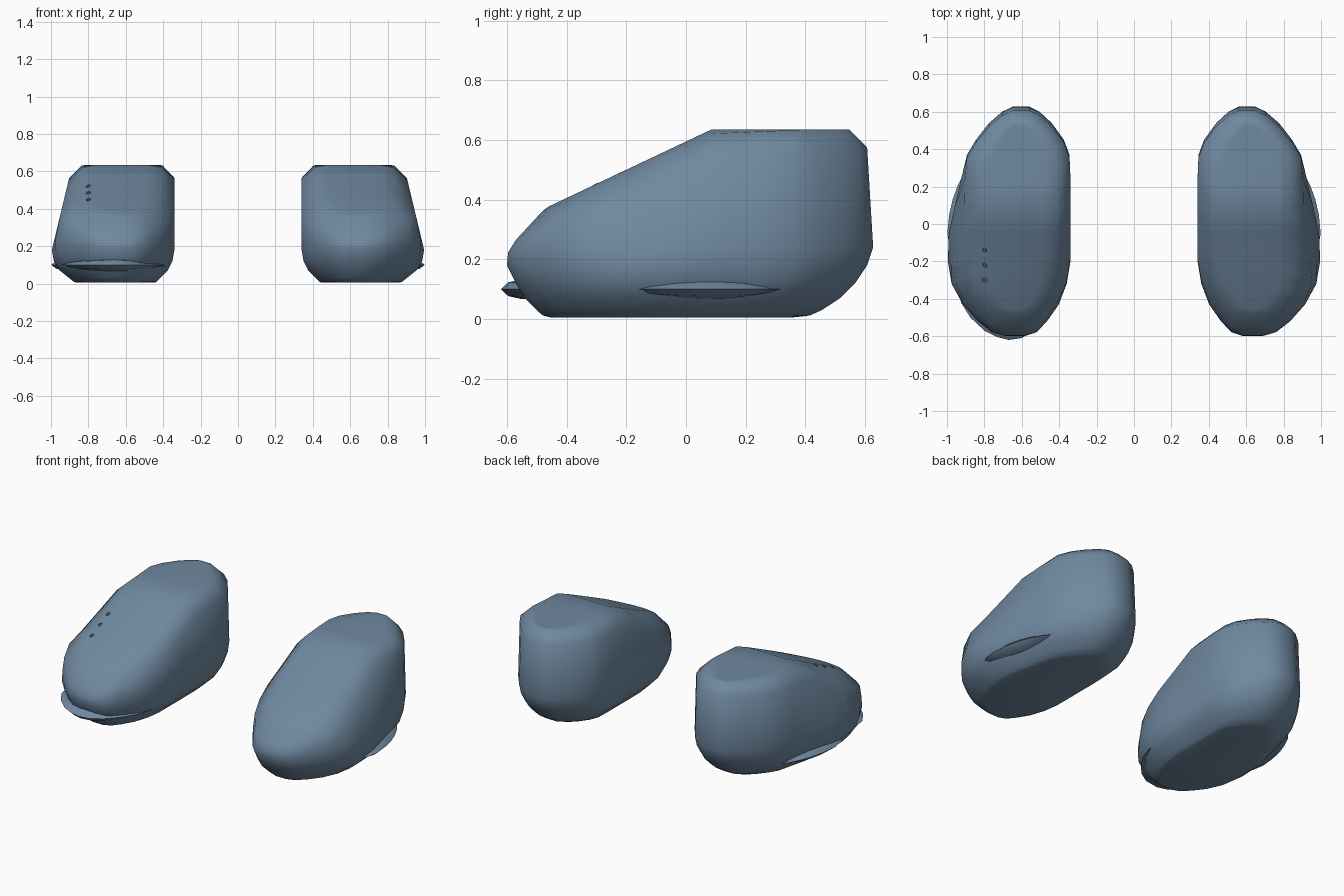
import bpy, bmesh, math

if "Cube" in bpy.data.objects:
    bpy.data.objects.remove(bpy.data.objects["Cube"])

slate = bpy.data.materials.new("slate_blue")
slate.diffuse_color = (0.16, 0.25, 0.35, 1)
slate.use_nodes = True
slate.node_tree.nodes["Principled BSDF"].inputs["Base Color"].default_value = slate.diffuse_color

# Plan outline of the right shoe: y, inner x, outer x
PLAN = [(-.600, .585, .685), (-.578, .52, .76), (-.52, .465, .835), (-.43, .402, .915),
        (-.32, .36, .975), (-.20, .34, .998), (-.05, .34, .99), (.10, .34, .957),
        (.25, .34, .922), (.37, .345, .893), (.45, .375, .845), (.54, .44, .775),
        (.60, .505, .705), (.627, .56, .65)]
# Rings from sole to crown: follows top?, height, side / toe / heel inset
RINGS = [(0, .005, .12, .15, .27), (0, .012, .105, .12, .21), (0, .03, .085, .10, .17),
         (0, .07, .04, .06, .11), (0, .12, .012, .03, .06), (0, .18, 0, 0, .02),
         (0, .24, 0, .004, 0), (1, -.06, 0, .03, .02), (1, 0, .065, .12, .08),
         (1, 0, .16, .14, .10)]
# Extra drop and inset of the shoulder rings along the sloping instep
INSTEP = {7: (.04, 0), 8: (.022, .02)}


def clamp(v):
    return max(0.0, min(1.0, v))


def top_height(y):
    return min(.635, .635 + .473 * (y - .085))


def finish(bm, name, angle=60):
    bmesh.ops.recalc_face_normals(bm, faces=bm.faces)
    me = bpy.data.meshes.new(name)
    bm.to_mesh(me)
    bm.free()
    ob = bpy.data.objects.new(name, me)
    bpy.context.collection.objects.link(ob)
    me.materials.append(slate)
    bpy.ops.object.select_all(action='DESELECT')
    ob.select_set(True)
    bpy.context.view_layer.objects.active = ob
    bpy.ops.object.shade_smooth_by_angle(angle=math.radians(angle))
    return ob


def shoe(name, side):
    bm = bmesh.new()
    cx, n = .63, len(PLAN)
    m = 2 * n
    pts = [(o, y) for y, i, o in PLAN] + [(i, y) for y, i, o in reversed(PLAN)]
    loops = []
    for k, (follow, h, ds, df, db) in enumerate(RINGS):
        ring = []
        for x, y in pts:
            y *= 1 - (df / .6 if y < 0 else db / .62)
            z = top_height(y) + h if follow else h
            s = clamp((.4 - y) / .5) * clamp((y + .55) / .3)
            drop, extra = INSTEP.get(k, (0, 0))
            z -= drop * s
            if not follow:  # keep the wall below the low toe shoulder
                z = min(z, top_height(y) - .09)
            x = min(x, 1 - .24 * (z - .16))  # outer wall leans in
            x = cx + (x - cx) * (1 - (ds + extra * s) / .33)
            ring.append(bm.verts.new((side * x, y, z)))
        loops.append(ring)
    for a, b in zip(loops, loops[1:]):
        for i in range(m):
            j = (i + 1) % m
            bm.faces.new((a[i], a[j], b[j], b[i]))
    # sole and crown, closed in strips across the shoe
    for ring in (loops[0], loops[-1]):
        for i in range(n - 1):
            bm.faces.new((ring[i], ring[i + 1], ring[m - 2 - i], ring[m - 1 - i]))
    return finish(bm, name)


def welt(name, path, side, depth=.07, half=.033, z=.10):
    # wedge-shaped ridge along the wall, thinning out at both ends
    bm = bmesh.new()
    rows, last = [], len(path) - 1
    for k, (x, y) in enumerate(path):
        s = max(.04, math.sin(math.pi * k / last) ** .6)
        dx, dy = .64 - x, -y * .6
        d = depth / math.hypot(dx, dy)
        ix, iy = x + dx * d, y + dy * d
        mx, my = x + dx * d * .35, y + dy * d * .35
        sec = [(x, y, z), (mx, my, z + half * .7 * s), (ix, iy, z + half * s),
               (ix, iy, z - half * s), (mx, my, z - half * .7 * s)]
        rows.append([bm.verts.new((side * a, b, c)) for a, b, c in sec])
    for a, b in zip(rows, rows[1:]):
        for i in range(5):
            j = (i + 1) % 5
            bm.faces.new((a[i], a[j], b[j], b[i]))
    bm.faces.new(rows[0])
    bm.faces.new(rows[-1])
    finish(bm, name, 40)


SIDE_PATH = [(.95, -.20), (.985, -.13), (.998, -.05), (.988, .05), (.97, .13),
             (.945, .20), (.91, .27), (.865, .33)]
TOE_PATH = [(.94, -.33), (.925, -.42), (.875, -.50), (.80, -.57), (.73, -.605), (.67, -.62),
            (.60, -.61), (.53, -.565), (.47, -.50), (.41, -.41), (.38, -.31)]

shoes = {}
for side, label in ((1, "right"), (-1, "left")):
    shoes[label] = shoe(label + "_shoe", side)
    welt(label + "_side_welt", SIDE_PATH, side)
welt("left_toe_welt", TOE_PATH, -1)

# Three little eyelets resting on the left instep
bpy.context.view_layer.update()
for i, y in enumerate((-.14, -.22, -.30)):
    hit, loc, normal, _ = shoes["left"].ray_cast((-.80, y, 2), (0, 0, -1))
    bpy.ops.mesh.primitive_torus_add(major_segments=10, minor_segments=6, major_radius=.010,
                                     minor_radius=.004, location=loc,
                                     rotation=normal.to_track_quat('Z', 'Y').to_euler())
    eyelet = bpy.context.object
    eyelet.name = f"eyelet_{i + 1}"
    eyelet.data.materials.append(slate)
    bpy.ops.object.shade_smooth_by_angle(angle=math.radians(60))
